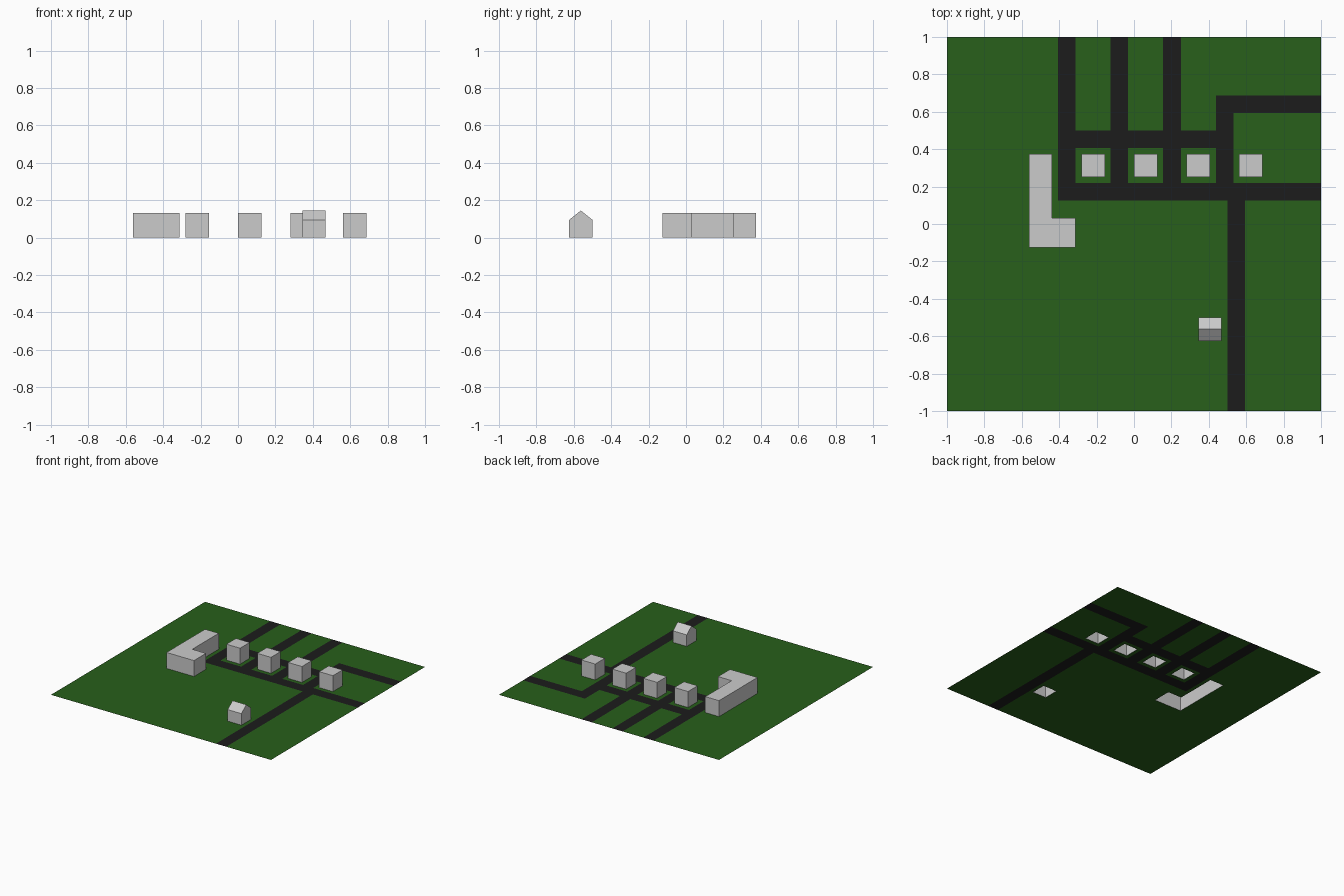
import bpy, bmesh

if "Cube" in bpy.data.objects:
    bpy.data.objects.remove(bpy.data.objects["Cube"])

U = 1 / 32          # plan grid unit
H = 0.131           # flat-roof building height
EAVE, RIDGE = 0.095, 0.145

# rectangles in grid units: x0, x1, y0, y1
ROADS = [(-13, 32, 4, 7), (-13, 17, 13, 16), (14, 32, 19, 22), (16, 19, -32, 4),
         (14, 17, 4, 22)] + [(x, x + 3, 4, 32) for x in (-13, -4, 5)]
HOUSES = [(x, x + 4, 8, 12) for x in (-9, 0, 9, 18)]
COTTAGE = (11, 15, -20, -16)
L_BLOCK = [(-18, -4), (-10, -4), (-10, 1), (-14, 1), (-14, 12), (-18, 12)]
FOOTPRINTS = HOUSES + [COTTAGE, (-18, -10, -4, 1), (-18, -14, 1, 12)]


def material(name, color):
    m = bpy.data.materials.new(name)
    m.diffuse_color = color
    m.use_nodes = True
    m.node_tree.nodes["Principled BSDF"].inputs["Base Color"].default_value = m.diffuse_color
    return m


def finish(name, bm, mat=None):
    me = bpy.data.meshes.new(name)
    bm.to_mesh(me)
    bm.free()
    ob = bpy.data.objects.new(name, me)
    bpy.context.collection.objects.link(ob)
    if mat:
        me.materials.append(mat)
    return ob


def corners(r):
    x0, x1, y0, y1 = r
    return [(x0, y0), (x1, y0), (x1, y1), (x0, y1)]


def inside(x, y, rects):
    return any(a < x < b and c < y < d for a, b, c, d in rects)


def surface(name, test, mat):
    """Flat sheet made of the plan cells that pass the test."""
    rects = ROADS + FOOTPRINTS
    xs = sorted({-32, 32} | {v for r in rects for v in r[:2]})
    ys = sorted({-32, 32} | {v for r in rects for v in r[2:]})
    bm = bmesh.new()
    for x0, x1 in zip(xs, xs[1:]):
        for y0, y1 in zip(ys, ys[1:]):
            if test((x0 + x1) / 2, (y0 + y1) / 2):
                bm.faces.new([bm.verts.new((x * U, y * U, 0))
                              for x, y in corners((x0, x1, y0, y1))])
    bmesh.ops.remove_doubles(bm, verts=bm.verts, dist=1e-5)
    finish(name, bm, mat)


def building(name, outline):
    """Flat-roofed block, open underneath."""
    bm = bmesh.new()
    low = [bm.verts.new((x * U, y * U, 0)) for x, y in outline]
    top = [bm.verts.new((x * U, y * U, H)) for x, y in outline]
    bm.faces.new(top)
    n = len(outline)
    for i in range(n):
        j = (i + 1) % n
        bm.faces.new((low[i], low[j], top[j], top[i]))
    finish(name, bm)


# ground: lawn and roads, with openings under the buildings
surface("lawn", lambda x, y: not inside(x, y, ROADS + FOOTPRINTS),
        material("grass", (0.021, 0.115, 0.011, 1)))
surface("roads", lambda x, y: inside(x, y, ROADS),
        material("asphalt", (0.0116, 0.0116, 0.0116, 1)))

# flat-roofed buildings
for i, r in enumerate(HOUSES):
    building(f"house_{i + 1}", corners(r))
building("l_shaped_building", L_BLOCK)

# gabled cottage: end profile extruded along x, open underneath
x0, x1, y0, y1 = (v * U for v in COTTAGE)
profile = [(y0, 0), (y0, EAVE), ((y0 + y1) / 2, RIDGE), (y1, EAVE), (y1, 0)]
bm = bmesh.new()
a = [bm.verts.new((x0, y, z)) for y, z in profile]
b = [bm.verts.new((x1, y, z)) for y, z in profile]
bm.faces.new(a[::-1])
bm.faces.new(b)
for i in range(4):
    bm.faces.new((a[i], a[i + 1], b[i + 1], b[i]))
# orient outward: +x end must face +x, side walls away from the centre
for f in bm.faces:
    f.normal_update()
    c = f.calc_center_median()
    out = (c.x - (x0 + x1) / 2, c.y - (y0 + y1) / 2, c.z - EAVE / 2)
    if sum(p * q for p, q in zip(f.normal, out)) < 0:
        f.normal_flip()
finish("gabled_cottage", bm)
